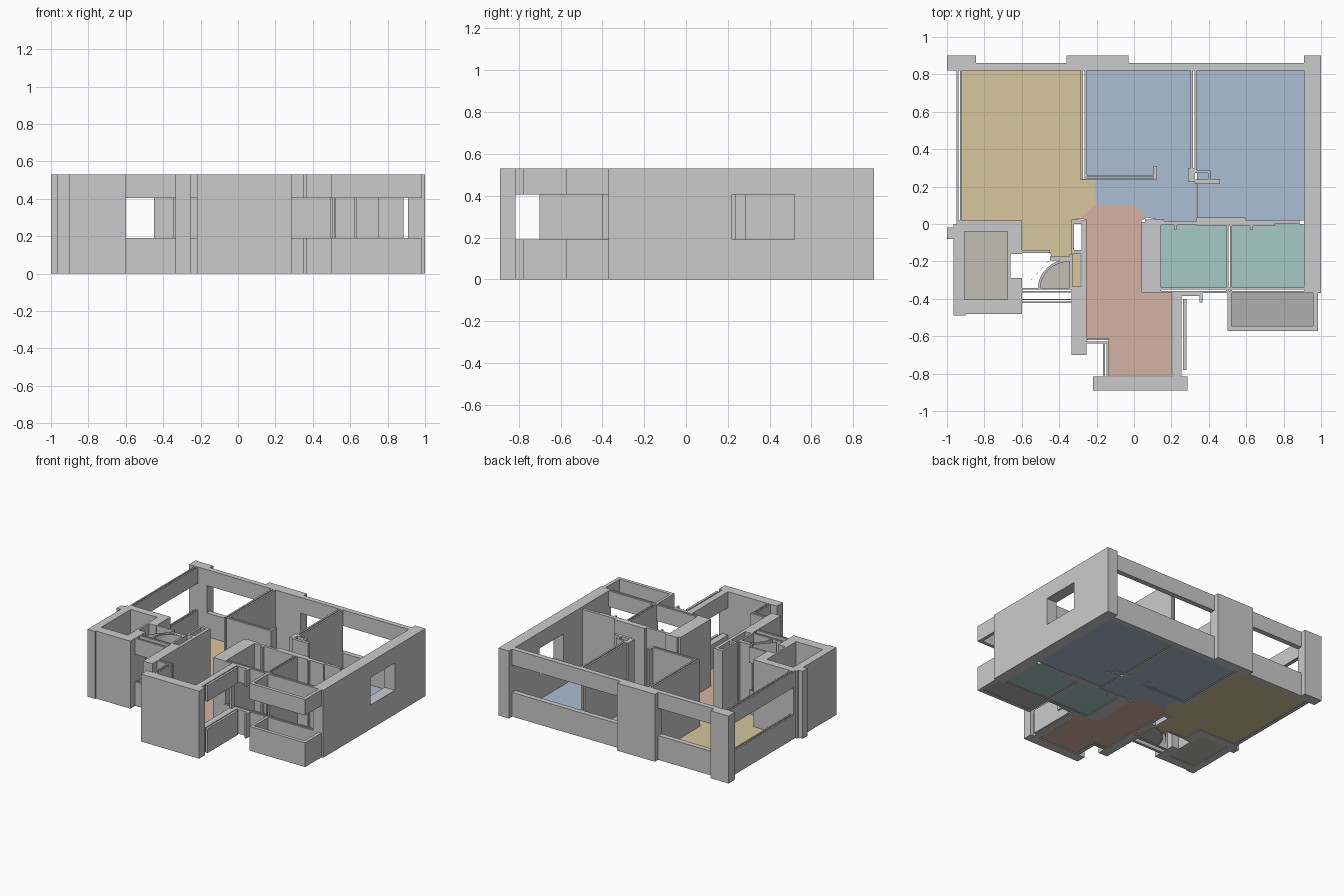
import bpy, bmesh, math

if "Cube" in bpy.data.objects:
    bpy.data.objects.remove(bpy.data.objects["Cube"])

H, SILL, HEAD = 0.53, 0.19, 0.405


def prism(name, pts, z0, z1, col=None):
    """Extrude a closed plan outline; z1 == z0 gives a flat sheet."""
    bm = bmesh.new()
    face = bm.faces.new([bm.verts.new((x, y, z0)) for x, y in pts])
    if z1 > z0:
        ext = bmesh.ops.extrude_face_region(bm, geom=[face])
        top = [v for v in ext["geom"] if isinstance(v, bmesh.types.BMVert)]
        bmesh.ops.translate(bm, verts=top, vec=(0, 0, z1 - z0))
        bmesh.ops.recalc_face_normals(bm, faces=bm.faces)
    else:
        bm.normal_update()
        if face.normal.z < 0:
            face.normal_flip()
    me = bpy.data.meshes.new(name)
    bm.to_mesh(me)
    bm.free()
    ob = bpy.data.objects.new(name, me)
    bpy.context.collection.objects.link(ob)
    if col:
        me.materials.append(col)
    return ob


def rect(x0, x1, y0, y1):
    return [(x0, y0), (x1, y0), (x1, y1), (x0, y1)]


def wall(name, *r):
    prism(name, rect(*r), 0, H)


def opening_outline(name, pts):
    """Wall with a continuous opening: sill below, lintel above."""
    prism(name + "_sill", pts, 0, SILL)
    prism(name + "_lintel", pts, HEAD, H)


def window(name, *r):
    opening_outline(name, rect(*r))


def leaves(make, name, x0, x1, y0, y1, gap=0.008):
    """Cavity wall: two thin leaves split along the long axis."""
    if x1 - x0 < y1 - y0:
        m = (x0 + x1) / 2
        make(name + "_leaf_a", x0, m - gap / 2, y0, y1)
        make(name + "_leaf_b", m + gap / 2, x1, y0, y1)
    else:
        m = (y0 + y1) / 2
        make(name + "_leaf_a", x0, x1, y0, m - gap / 2)
        make(name + "_leaf_b", x0, x1, m + gap / 2, y1)


def paint(name, rgb):
    m = bpy.data.materials.new(name)
    m.diffuse_color = (*rgb, 1)
    m.use_nodes = True
    m.node_tree.nodes["Principled BSDF"].inputs["Base Color"].default_value = m.diffuse_color
    return m


yellow = paint("living_floor", (0.68, 0.57, 0.34))
blue = paint("bedroom_floor", (0.41, 0.51, 0.66))
salmon = paint("hall_floor", (0.67, 0.45, 0.37))
teal = paint("bath_floor", (0.38, 0.59, 0.57))
grey = paint("balcony_floor", (0.43, 0.43, 0.43))
tan = paint("service_floor", (0.54, 0.52, 0.46))

# Floors
FZ = 0.004
floors = [
    ("living_room_floor", yellow,
     [(-.92, .82), (-.285, .82), (-.285, .24), (-.205, .24), (-.205, .105), (-.285, .03),
      (-.335, .02), (-.335, -.18), (-.44, -.18), (-.45, -.145), (-.6, -.145), (-.6, .02), (-.92, .02)]),
    ("living_closet_floor", yellow, rect(-.33, -.285, -.335, -.16)),
    ("bedroom_one_floor", blue,
     [(-.25, .82), (.305, .82), (.305, .24), (.335, .23), (.335, .015), (.16, .015),
      (.07, .035), (0, .105), (-.205, .105), (-.205, .24), (-.25, .24)]),
    ("bedroom_two_floor", blue, rect(.337, .91, .02, .82)),
    ("hall_floor", salmon,
     [(-.205, .105), (0, .105), (.07, .035), (.04, .02), (.04, -.365), (.2, -.365), (.2, -.81),
      (-.135, -.81), (-.135, -.61), (-.255, -.61), (-.255, .02), (-.285, .03)]),
    ("bath_one_floor", teal, rect(.14, .495, -.34, 0)),
    ("bath_two_floor", teal, rect(.525, .915, -.34, 0)),
    ("balcony_floor", grey, rect(.52, .96, -.545, -.37)),
    ("service_room_floor", tan, rect(-.905, -.675, -.405, -.04)),
]
for name, col, pts in floors:
    prism(name, pts, FZ, FZ, col)

# Solid full-height walls: x0, x1, y0, y1
solids = {
    "back_left_column": (-1, -.845, .82, .9),
    "back_middle_column": (-.36, -.03, .82, .9),
    "right_wall_back": (.91, 1, .52, .9),
    "right_wall_front": (.91, 1, -.37, .22),
    "front_block": (-.22, .285, -.89, -.815),
    "service_left_wall": (-.965, -.905, -.48, .0),
    "service_left_nib": (-1, -.965, -.08, -.02),
    "service_left_foot": (-.965, -.9, -.49, -.48),
    "service_back_wall": (-.95, -.6, -.04, .02),
    "service_front_wall": (-.905, -.6, -.48, -.405),
    "service_right_wall_a": (-.675, -.6, -.16, -.04),
    "service_right_wall_b": (-.675, -.66, -.29, -.16),
    "service_right_wall_c": (-.675, -.6, -.405, -.29),
    "shaft_left_wall": (-.335, -.32, -.16, .01),
    "shaft_right_wall": (-.28, -.255, -.36, .02),
    "shaft_back_wall": (-.335, -.28, 0, .025),
    "shaft_front_wall": (-.335, -.28, -.16, -.14),
    "closet_left_wall": (-.345, -.33, -.35, -.16),
    "closet_front_wall": (-.335, -.255, -.36, -.335),
    "hall_left_pier": (-.335, -.255, -.7, -.36),
    "kitchen_nib": (-.45, -.335, -.195, -.175),
    "hall_right_pier": (.04, .145, -.365, .01),
    "hall_right_return": (.06, .16, 0, .025),
    "bath_back_wall_a": (.14, .34, -.005, .015),
    "bath_back_wall_b": (.335, .6, -.01, .035),
    "bath_back_wall_c": (.6, .75, -.01, .02),
    "bath_back_wall_d": (.75, .885, 0, .022),
    "bath_stub_a": (.215, .23, -.03, 0),
    "bath_stub_b": (.62, .635, -.03, 0),
    "bedroom_door_jamb": (.105, .122, .235, .31),
    "bedroom_post_left": (.29, .325, .225, .3),
    "bedroom_post_back": (.325, .41, .272, .285),
    "bedroom_post_front": (.325, .46, .215, .238),
    "bedroom_post_right": (.395, .41, .238, .272),
    "hall_corner_post": (.205, .225, -.4, -.365),
}
for name, r in solids.items():
    wall(name, *r)

# Cavity partitions
for name, r in {
    "living_bedroom_partition": (-.285, -.25, .235, .82),
    "bedroom_front_partition": (-.25, .12, .235, .262),
    "bedroom_partition": (.302, .337, .285, .82),
    "bath_partition": (.495, .525, -.36, 0),
}.items():
    leaves(wall, name, *r)

# Walls with continuous openings
windows = {
    "back_left_window": (-.845, -.36, .82, .86),
    "back_right_window": (-.03, .91, .82, .86),
    "right_window": (.91, 1, .22, .52),
    "kitchen_back_window": (-.6, -.45, -.155, -.14),
    "hall_right_window": (.205, .255, -.815, -.365),
    "hall_right_outer_leaf": (.262, .28, -.78, -.4),
    "hall_right_bracket": (.255, .365, -.385, -.37),
    "hall_right_bracket_end": (.35, .365, -.42, -.385),
    "balcony_front_rail": (.5, .985, -.572, -.545),
    "balcony_left_rail": (.5, .522, -.545, -.365),
    "balcony_right_rail": (.958, .985, -.545, -.37),
}
for name, r in windows.items():
    window(name, *r)
for name, r in {
    "left_window": (-.95, -.92, .02, .82),
    "bath_front_window": (.13, .915, -.37, -.34),
    "kitchen_front_window": (-.6, -.335, -.365, -.343),
    "kitchen_outer_window": (-.6, -.335, -.422, -.4),
    "hall_notch_window": (-.255, -.135, -.64, -.61),
    "hall_left_window": (-.165, -.135, -.815, -.64),
}.items():
    leaves(window, name, *r)

# Quarter-round corner by the kitchen
cx, cy, n = -.345, -.343, 8
arc = [(math.pi / 2 * (1 + i / n)) for i in range(n + 1)]
ring = [(cx + .168 * math.cos(a), cy + .155 * math.sin(a)) for a in arc]
inner = [(cx + .155 * math.cos(a), cy + .142 * math.sin(a)) for a in arc]
opening_outline("curved_wall", ring + inner[::-1])
prism("curved_corner_floor", inner + [(cx, cy)], FZ, FZ, tan)
opening_outline("diagonal_screen", [(-.46, -.2), (-.45, -.19), (-.56, -.3), (-.57, -.31)][:2]
                + [(-.555, -.305), (-.565, -.315)])
